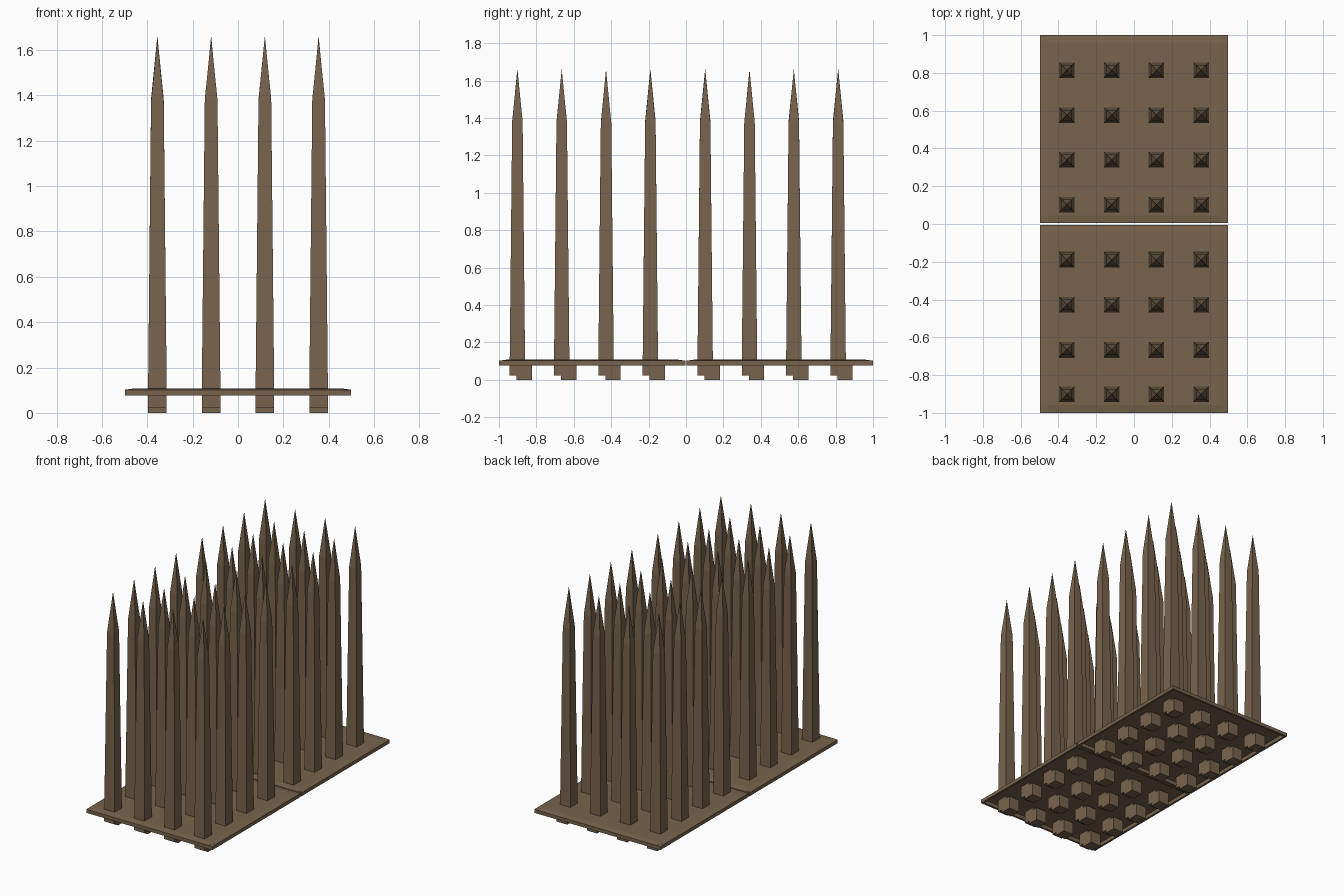
import bpy, bmesh, random

if "Cube" in bpy.data.objects:
    bpy.data.objects.remove(bpy.data.objects["Cube"])

random.seed(4)
PITCH = 0.237
OFFS = [(i - 1.5) * PITCH for i in range(4)]

wood = bpy.data.materials.new("brown")
wood.diffuse_color = (0.188, 0.127, 0.074, 1)
wood.use_nodes = True
wood.node_tree.nodes["Principled BSDF"].inputs["Base Color"].default_value = wood.diffuse_color


def finish(bm, name):
    me = bpy.data.meshes.new(name)
    bm.to_mesh(me)
    bm.free()
    me.materials.append(wood)
    ob = bpy.data.objects.new(name, me)
    bpy.context.collection.objects.link(ob)
    return ob


def ring(bm, cx, cy, half, z):
    return [bm.verts.new((cx + sx * half, cy + sy * half, z))
            for sx, sy in ((-1, -1), (1, -1), (1, 1), (-1, 1))]


def bridge(bm, a, b):
    for i in range(4):
        j = (i + 1) % 4
        bm.faces.new((a[i], a[j], b[j], b[i]))


def base_plate(name, cy, hole_cy):
    """Thin tray with sixteen sunken funnels and a rim folded underneath."""
    bm = bmesh.new()
    half, inner, f = 0.498, 0.456, 0.086

    def lines(centre, hole_centre):
        mid = [hole_centre + o + s * f for o in OFFS for s in (-1, 1)]
        return [centre - half, centre - inner] + mid + [centre + inner, centre + half]

    xs, ys = lines(0, 0), lines(cy, hole_cy)
    n = len(xs)
    grid = [[bm.verts.new((x, y, 0.102 if i in (0, n - 1) or j in (0, n - 1) else 0.108))
             for j, y in enumerate(ys)] for i, x in enumerate(xs)]
    wells = []
    for i in range(n - 1):
        for j in range(n - 1):
            face = bm.faces.new((grid[i][j], grid[i + 1][j], grid[i + 1][j + 1], grid[i][j + 1]))
            if i % 2 == 0 and j % 2 == 0 and 0 < i < n - 2 and 0 < j < n - 2:
                wells.append(face)
    # funnels
    bmesh.ops.inset_individual(bm, faces=wells, thickness=0.043, depth=-0.027)
    # outer side, underside rim and inner wall
    a = ring(bm, 0, cy, half, 0.102)
    b = ring(bm, 0, cy, half, 0.077)
    c = ring(bm, 0, cy, half - 0.015, 0.077)
    d = ring(bm, 0, cy, half - 0.015, 0.103)
    for lo, hi in ((b, a), (c, b), (d, c)):
        bridge(bm, lo, hi)
    return finish(bm, name)


def spike(name, x, y):
    """Square tapered stake with a long pointed tip."""
    bm = bmesh.new()
    shoulder = 1.375 + random.uniform(-0.01, 0.01)
    foot = ring(bm, x, y, 0.041, 0.022)
    low = ring(bm, x, y, 0.041, 0.108)
    top = ring(bm, x, y, 0.028, shoulder)
    tip = bm.verts.new((x, y, 1.66 + random.uniform(-0.006, 0.005)))
    bm.faces.new(foot[::-1])
    bridge(bm, foot, low)
    bridge(bm, low, top)
    for i in range(4):
        bm.faces.new((top[i], top[(i + 1) % 4], tip))
    return finish(bm, name)


def block(name, x, y):
    """Small socket block below the plate."""
    bm = bmesh.new()
    lo, hi = ring(bm, x, y, 0.041, 0), ring(bm, x, y, 0.041, 0.09)
    bm.faces.new(lo[::-1])
    bm.faces.new(hi)
    bridge(bm, lo, hi)
    return finish(bm, name)


for side, cy in (("front", -0.502), ("back", 0.502)):
    hole_cy = cy - 0.007
    base_plate(side + "_base_plate", cy, hole_cy)
    for ox in OFFS:
        for oy in OFFS:
            block(side + "_socket_block", ox, hole_cy + oy)
            spike(side + "_spike", ox, hole_cy + oy - 0.037)
